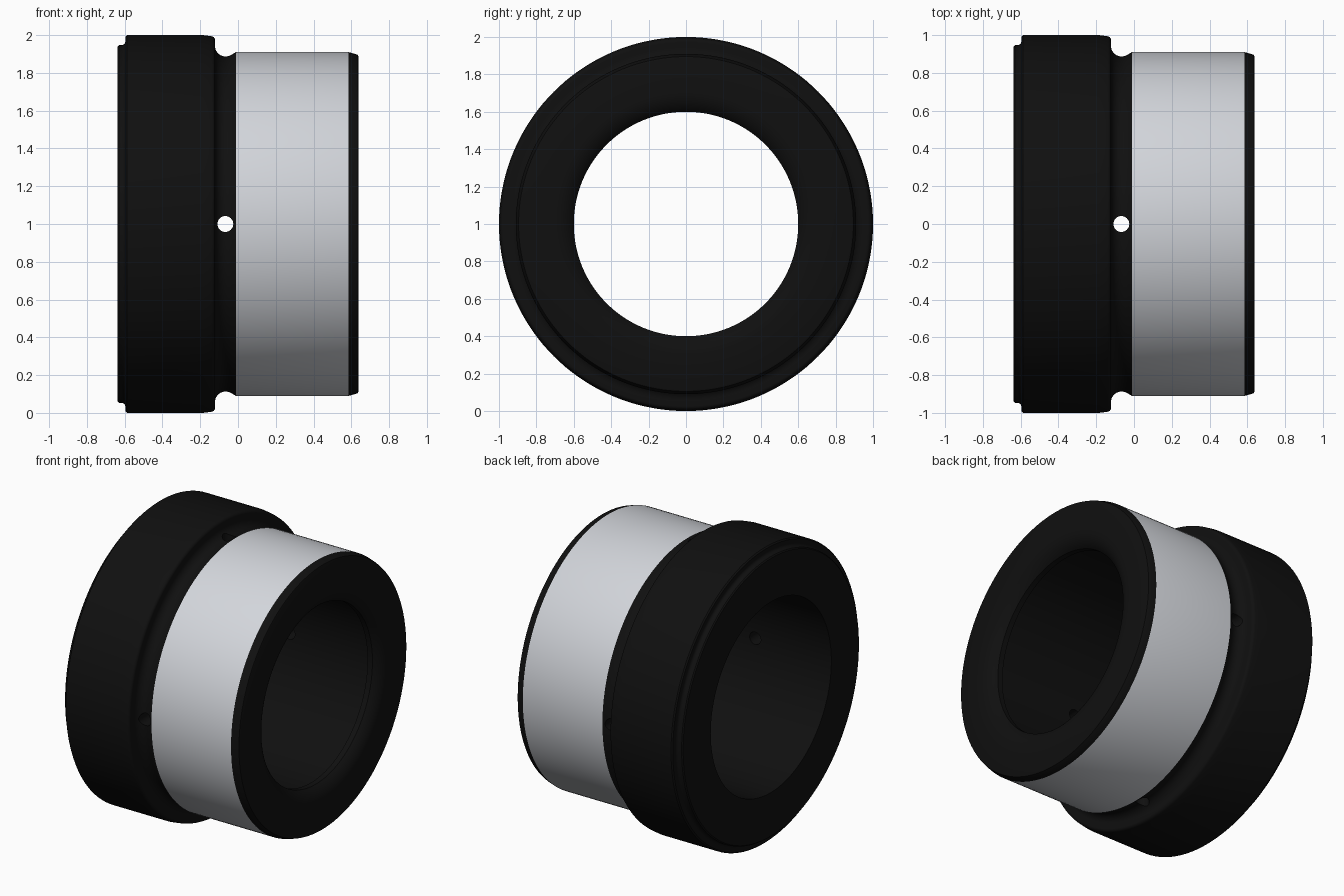
import bpy, bmesh
from math import sin, cos, pi, radians
from mathutils import Matrix

if "Cube" in bpy.data.objects:
    bpy.data.objects.remove(bpy.data.objects["Cube"])

SEG = 144
black = bpy.data.materials.new("black_finish")
black.diffuse_color = (0.005, 0.005, 0.005, 1)
black.use_nodes = True
black.node_tree.nodes["Principled BSDF"].inputs["Base Color"].default_value = black.diffuse_color
grey = bpy.data.materials.new("ground_steel")
grey.diffuse_color = (0.65, 0.67, 0.71, 1)
grey.use_nodes = True
grey.node_tree.nodes["Principled BSDF"].inputs["Base Color"].default_value = grey.diffuse_color


def arc(cx, cr, rad, a0, a1, n):
    """Profile points (x, radius) along an arc, angles in degrees."""
    return [(cx + rad * cos(radians(a0 + (a1 - a0) * i / n)),
             cr + rad * sin(radians(a0 + (a1 - a0) * i / n))) for i in range(n + 1)]


# Bushing profile, from the left bore edge over the outside and back
profile = [(-0.637, 0.645), (-0.637, 0.94), (-0.63, 0.947)]
profile += arc(-0.615, 0.967, 0.019, 270, 360, 4)          # fillet under the head lip
profile += [(-0.596, 0.992), (-0.588, 1.0), (-0.185, 1.0), (-0.155, 0.996)]
profile += arc(-0.142, 0.973, 0.021, 85, 0, 5)             # rounded head edge
profile += arc(-0.067, 0.943, 0.055, 180, 280, 9)          # relief groove
profile += [(-0.043, 0.892), (-0.03, 0.899)]
land_start = len(profile)
profile += [(-0.011, 0.91), (0.585, 0.91)]                 # ground outer land
profile += [(0.625, 0.899), (0.634, 0.895), (0.637, 0.888)]
profile += [(0.637 - 0.125 * (1 - cos(t)), 0.70 - 0.125 * sin(t))
            for t in [radians(53.1) * i / 8 for i in range(9)]]  # rounded bore entry
profile += [(0.55, 0.60), (0.55, 0.645)]                   # lip inside the entry
profile += [(0.03, 0.645), (-0.16, 0.645)]

# Revolve around the x axis
bm = bmesh.new()
rings = []
for i in range(SEG):
    a = 2 * pi * i / SEG
    rings.append([bm.verts.new((x, r * cos(a), 1 + r * sin(a))) for x, r in profile])
n = len(profile)
for i in range(SEG):
    p, q = rings[i], rings[(i + 1) % SEG]
    for j in range(n):
        k = (j + 1) % n
        f = bm.faces.new((p[j], p[k], q[k], q[j]))
        f.material_index = 1 if j == land_start else 0
bmesh.ops.recalc_face_normals(bm, faces=bm.faces)
mesh = bpy.data.meshes.new("bushing")
bm.to_mesh(mesh)
bm.free()
mesh.materials.append(black)
mesh.materials.append(grey)
bushing = bpy.data.objects.new("bushing", mesh)
bpy.context.collection.objects.link(bushing)

# Four radial oil holes in the groove
bm = bmesh.new()
for i in range(4):
    m = (Matrix.Translation((-0.067, 0, 1)) @ Matrix.Rotation(i * pi / 2, 4, 'X')
         @ Matrix.Translation((0, 0, 0.75)))
    bmesh.ops.create_cone(bm, cap_ends=True, segments=32, radius1=0.042,
                          radius2=0.042, depth=0.5, matrix=m)
cut_mesh = bpy.data.meshes.new("hole_cutter")
bm.to_mesh(cut_mesh)
bm.free()
cut_mesh.materials.append(black)
cutter = bpy.data.objects.new("hole_cutter", cut_mesh)
cutter.hide_render = True
bpy.context.collection.objects.link(cutter)

mod = bushing.modifiers.new("oil_holes", 'BOOLEAN')
mod.operation = 'DIFFERENCE'
mod.solver = 'EXACT'
mod.object = cutter
bpy.ops.object.select_all(action='DESELECT')
bushing.select_set(True)
bpy.context.view_layer.objects.active = bushing
bpy.ops.object.modifier_apply(modifier=mod.name)
bpy.data.objects.remove(cutter)
bpy.ops.object.shade_smooth_by_angle(angle=radians(25))
